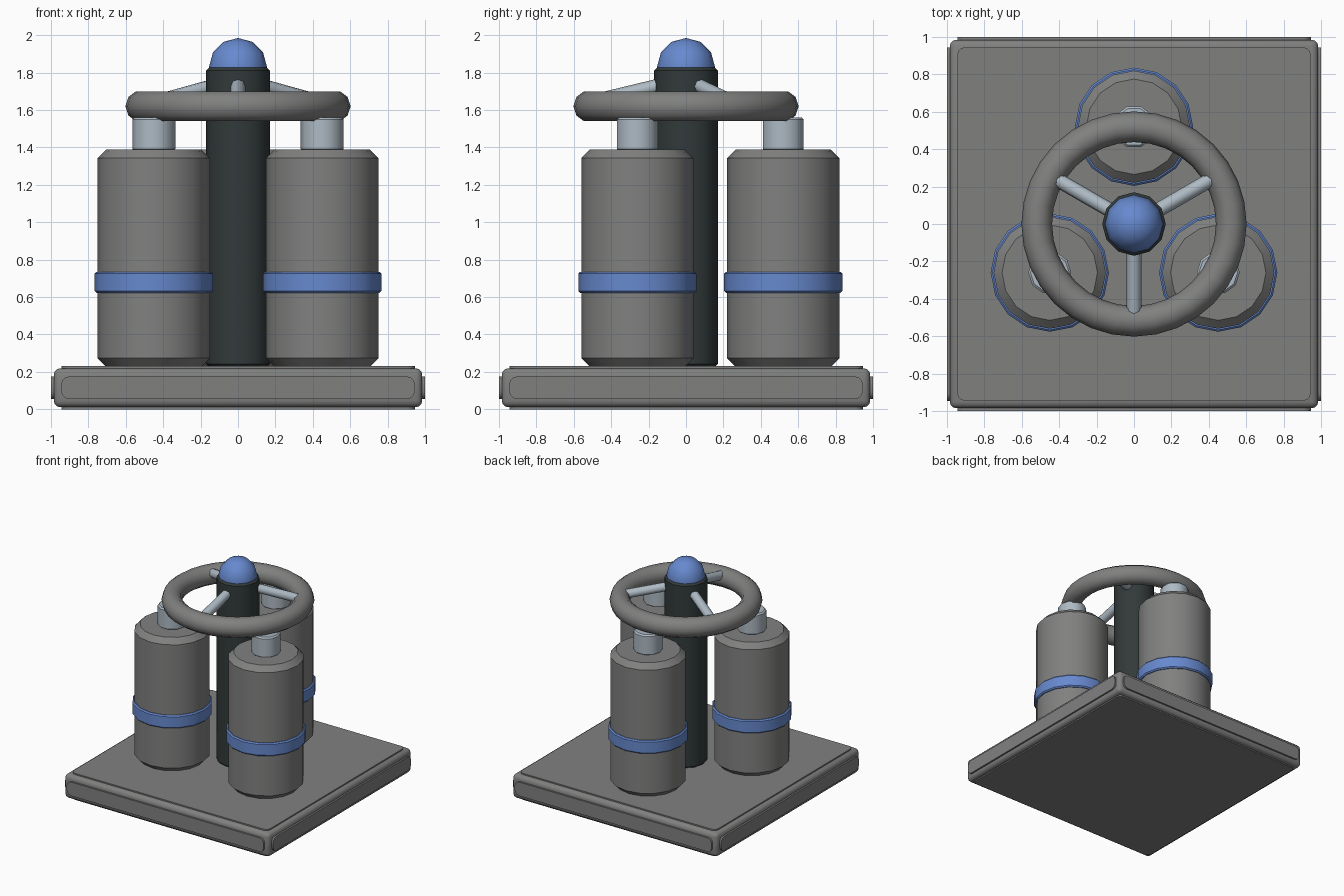
import bpy, bmesh, math
from mathutils import Vector, Matrix

if "Cube" in bpy.data.objects:
    bpy.data.objects.remove(bpy.data.objects["Cube"])


def material(name, rgb):
    m = bpy.data.materials.new(name)
    m.diffuse_color = (*rgb, 1)
    m.use_nodes = True
    m.node_tree.nodes["Principled BSDF"].inputs["Base Color"].default_value = m.diffuse_color
    return m


GREY = material("warm grey", (0.215, 0.22, 0.213))
DARK = material("dark slate", (0.032, 0.042, 0.042))
BLUE = material("soft blue", (0.135, 0.25, 0.62))
SILVER = material("pale silver", (0.42, 0.49, 0.55))


def finish(bm, name, mat, angle=40):
    bmesh.ops.remove_doubles(bm, verts=bm.verts, dist=1e-5)
    bmesh.ops.recalc_face_normals(bm, faces=bm.faces)
    me = bpy.data.meshes.new(name)
    bm.to_mesh(me)
    bm.free()
    me.materials.append(mat)
    ob = bpy.data.objects.new(name, me)
    bpy.context.collection.objects.link(ob)
    bpy.ops.object.select_all(action='DESELECT')
    ob.select_set(True)
    bpy.context.view_layer.objects.active = ob
    bpy.ops.object.shade_smooth_by_angle(angle=math.radians(angle))
    return ob


def lathe(name, mat, profile, sides, at=(0, 0), angle=40):
    """Revolve an (r, z) profile around a vertical axis; open ends are capped."""
    bm = bmesh.new()
    rings = []
    for r, z in profile:
        rings.append([bm.verts.new((at[0] + r * math.cos(2 * math.pi * i / sides),
                                    at[1] + r * math.sin(2 * math.pi * i / sides), z))
                      for i in range(sides)])
    for a, b in zip(rings, rings[1:]):
        for i in range(sides):
            j = (i + 1) % sides
            bm.faces.new((a[i], a[j], b[j], b[i]))
    bm.faces.new(rings[0][::-1])
    bm.faces.new(rings[-1])
    return finish(bm, name, mat, angle)


def chamfered(r, z0, z1, c):
    return [(r - c, z0), (r, z0 + c), (r, z1 - c), (r - c, z1)]


def box(name, mat, centre, size, bevel, axis=None, segments=3):
    """Box with all edges rounded, or only the edges parallel to one axis."""
    bm = bmesh.new()
    bmesh.ops.create_cube(bm, size=1)
    bmesh.ops.scale(bm, vec=size, verts=bm.verts)
    bmesh.ops.translate(bm, vec=centre, verts=bm.verts)
    edges = [e for e in bm.edges if axis is None or
             abs((e.verts[0].co - e.verts[1].co).normalized()[axis]) > 0.9]
    bmesh.ops.bevel(bm, geom=edges, offset=bevel, segments=segments,
                    profile=0.5, affect='EDGES')
    return finish(bm, name, mat)


# Base slab with a rounded body and raised face panels
box("base_body", GREY, (0, 0, 0.115), (1.97, 1.97, 0.208), 0.035)
box("base_panel_vertical", GREY, (0, 0, 0.115), (1.89, 1.89, 0.23), 0.04, 2)
box("base_panel_sides", GREY, (0, 0, 0.115), (2.0, 1.89, 0.12), 0.04, 0)
box("base_panel_front_back", GREY, (0, 0, 0.115), (1.89, 2.0, 0.12), 0.04, 1)

# Central column and its dome
lathe("column", DARK, chamfered(0.17, 0.225, 1.83, 0.018), 12)
dome = [(0.155 * math.cos(a), 1.83 + 0.155 * math.sin(a))
        for a in [math.radians(d) for d in (-10, 0, 30, 60, 90)]]
lathe("dome", BLUE, dome, 12, angle=60)

# Three canisters with band and cap
for n, deg in enumerate((90, 210, 330), 1):
    a = math.radians(deg)
    at = (0.52 * math.cos(a), 0.52 * math.sin(a))
    lathe(f"canister_{n}", GREY, chamfered(0.3, 0.228, 1.388, 0.045), 16, at)
    lathe(f"canister_band_{n}", BLUE, chamfered(0.316, 0.622, 0.735, 0.01), 16, at)
    lathe(f"canister_cap_{n}", SILVER, chamfered(0.115, 1.38, 1.56, 0.012), 10, at)

# Hand wheel ring
bm = bmesh.new()
SEG, TUBE = 32, 10
ring = [[bm.verts.new(((0.52 + 0.082 * math.cos(v)) * math.cos(u),
                       (0.52 + 0.082 * math.cos(v)) * math.sin(u),
                       1.62 + 0.084 * math.sin(v)))
         for v in [2 * math.pi * k / TUBE for k in range(TUBE)]]
        for u in [2 * math.pi * i / SEG for i in range(SEG)]]
for i in range(SEG):
    for k in range(TUBE):
        p, q, m = ring[i], ring[(i + 1) % SEG], (k + 1) % TUBE
        bm.faces.new((p[k], q[k], q[m], p[m]))
finish(bm, "wheel_ring", GREY)

# Wheel spokes sloping down from column to ring
for n, deg in enumerate((-90, 30, 150), 1):
    a = math.radians(deg)
    start = Vector((0.05 * math.cos(a), 0.05 * math.sin(a), 1.752))
    end = Vector((0.51 * math.cos(a), 0.51 * math.sin(a), 1.641))
    d = end - start
    bm = bmesh.new()
    bmesh.ops.create_cone(bm, cap_ends=True, segments=8, radius1=0.039, radius2=0.039,
                          depth=d.length,
                          matrix=Matrix.Translation((start + end) / 2)
                          @ d.to_track_quat('Z', 'Y').to_matrix().to_4x4())
    finish(bm, f"wheel_spoke_{n}", SILVER, 50)
